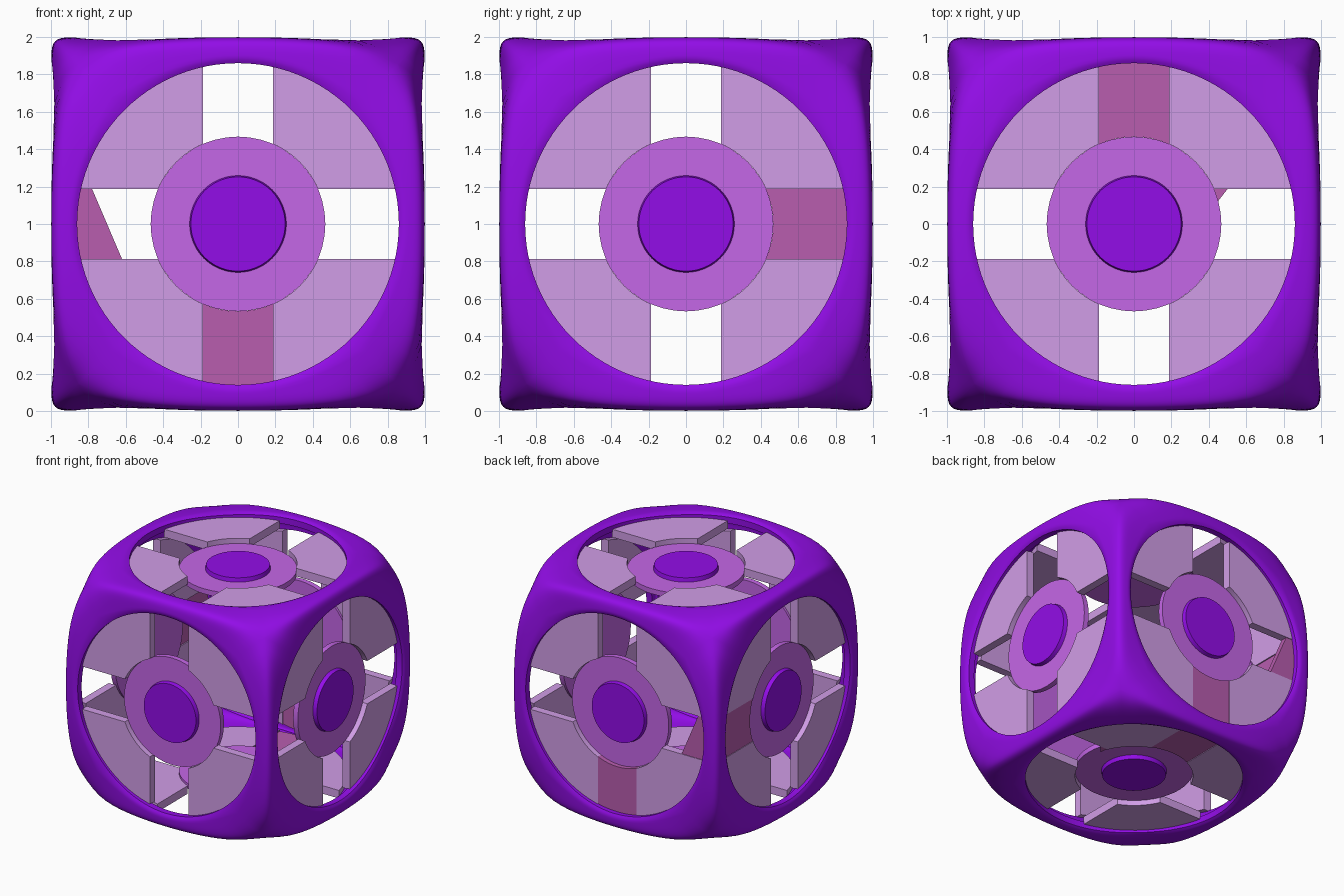
import bpy, bmesh, math
from mathutils import Vector, Matrix

if "Cube" in bpy.data.objects:
    bpy.data.objects.remove(bpy.data.objects["Cube"])

HOLE, SLOT, HUB = 0.86, 0.187, 0.467
CENTRE = Matrix.Translation((0, 0, 1))


def material(name, rgb):
    m = bpy.data.materials.new(name)
    m.diffuse_color = (*rgb, 1)
    m.use_nodes = True
    m.node_tree.nodes["Principled BSDF"].inputs["Base Color"].default_value = m.diffuse_color
    return m


PURPLE = material("purple", (0.29, 0.004, 0.80))
ORCHID = material("orchid", (0.56, 0.135, 0.80))
LILAC = material("lilac", (0.64, 0.34, 0.80))
PINK = material("pink", (0.48, 0.11, 0.43))


def face_matrix(n, u):
    n, u = Vector(n), Vector(u)
    return CENTRE @ Matrix((u, n.cross(u), n)).transposed().to_4x4()


FACES = {
    "top": face_matrix((0, 0, 1), (1, 0, 0)),
    "bottom": face_matrix((0, 0, -1), (1, 0, 0)),
    "front": face_matrix((0, -1, 0), (1, 0, 0)),
    "back": face_matrix((0, 1, 0), (-1, 0, 0)),
    "right": face_matrix((1, 0, 0), (0, 1, 0)),
    "left": face_matrix((-1, 0, 0), (0, -1, 0)),
}


def finish(bm, name, mat, angle=35):
    bmesh.ops.recalc_face_normals(bm, faces=bm.faces)
    me = bpy.data.meshes.new(name)
    bm.to_mesh(me)
    bm.free()
    me.materials.append(mat)
    ob = bpy.data.objects.new(name, me)
    bpy.context.collection.objects.link(ob)
    bpy.ops.object.select_all(action="DESELECT")
    ob.select_set(True)
    bpy.context.view_layer.objects.active = ob
    bpy.ops.object.shade_smooth_by_angle(angle=math.radians(angle))
    return ob


# Frame: a cube with tight edges and softly sunken corners
def solve(func, lo, hi):
    for _ in range(40):
        mid = (lo + hi) / 2
        lo, hi = (mid, hi) if func(mid) < 1 else (lo, mid)
    return lo


def level(x, y, z):
    return x ** 30 + y ** 30 + z ** 30 + 2.5 * (x * y * z) ** 2


def frame():
    n, rings = 96, 14
    outer, inner = [], []
    for i in range(rings + 1):
        t = 1 - (1 - i / rings) ** 1.5
        for j in range(n):
            a = 2 * math.pi * j / n
            c, s = math.cos(a), math.sin(a)
            m = max(abs(c), abs(s))
            h = solve(lambda z: level(HOLE * c, HOLE * s, z), 0.5, 1.1)
            r = (1 - t) * HOLE / h + t / m
            d = Vector((r * c, r * s, 1))
            p = d * solve(lambda k: level(*(d * k)), 0.5, 1.1)
            lip = max(0, 1 - (math.hypot(p.x, p.y) - HOLE) / 0.04)
            k = 1 - 0.07 * t
            inner.append(Vector((p.x * k, p.y * k, p.z * 0.93)))
            p.z -= 0.015 * lip * lip
            outer.append(p)
    bm = bmesh.new()
    for M in FACES.values():
        o = [bm.verts.new(M @ p) for p in outer]
        q = [bm.verts.new(M @ p) for p in inner]
        for j in range(n):
            j2 = (j + 1) % n
            bm.faces.new((o[j], o[j2], q[j2], q[j]))
            for i in range(rings):
                for g in (o, q):
                    bm.faces.new((g[i * n + j], g[i * n + j2],
                                  g[i * n + n + j2], g[i * n + n + j]))
    bmesh.ops.remove_doubles(bm, verts=bm.verts, dist=0.0005)
    finish(bm, "frame", PURPLE)


def arc(r, a0, a1, n):
    return [(r * math.cos(a0 + (a1 - a0) * i / n),
             r * math.sin(a0 + (a1 - a0) * i / n)) for i in range(n + 1)]


def prism(bm, M, outline, z0, z1, taper=1.0):
    lo = [bm.verts.new(M @ Vector((x, y, z0))) for x, y in outline]
    hi = [bm.verts.new(M @ Vector((x * taper, y * taper, z1))) for x, y in outline]
    bm.faces.new(lo[::-1])
    bm.faces.new(hi)
    for i in range(len(lo)):
        k = (i + 1) % len(lo)
        bm.faces.new((lo[i], lo[k], hi[k], hi[i]))


frame()

# Quarter panels, hub discs and buttons on every face
R = HOLE + 0.005
a_out, a_in = math.asin(SLOT / R), math.asin(SLOT / HUB)
quarter = (arc(R, a_out, math.pi / 2 - a_out, 20)
           + arc(HUB, math.pi / 2 - a_in, a_in, 12))
circle = arc(1, 0, 2 * math.pi, 48)[:-1]
for side, M in FACES.items():
    bm = bmesh.new()
    for k in range(4):
        prism(bm, M @ Matrix.Rotation(k * math.pi / 2, 4, "Z"), quarter, 0.88, 0.95)
    finish(bm, side + "_panels", LILAC)
    bm = bmesh.new()
    prism(bm, M, [(HUB * x, HUB * y) for x, y in circle], 0.86, 0.905)
    finish(bm, side + "_hub_disc", ORCHID)
    bm = bmesh.new()
    prism(bm, M, [(0.26 * x, 0.26 * y) for x, y in circle], 0.90, 0.94, 0.97)
    finish(bm, side + "_button", PURPLE)

# Pink plates that close a few of the slots
slot_plate = arc(R, -a_out, a_out, 8) + arc(HUB, a_in, -a_in, 8)
wedge = arc(R, -a_out, a_out, 8) + [(0.78, SLOT), (0.62, -SLOT)]
chip = [(0.43, -SLOT), (0.50, -SLOT), (0.44, -0.11)]
for name, side, turn, outline in (
        ("back_lower_plate", "back", -90, slot_plate),
        ("left_rear_plate", "left", 180, slot_plate),
        ("bottom_rear_plate", "bottom", -90, slot_plate),
        ("back_wedge", "back", 0, wedge),
        ("bottom_chip", "bottom", 0, chip)):
    bm = bmesh.new()
    prism(bm, FACES[side] @ Matrix.Rotation(math.radians(turn), 4, "Z"),
          outline, 0.89, 0.945)
    finish(bm, name, PINK)
